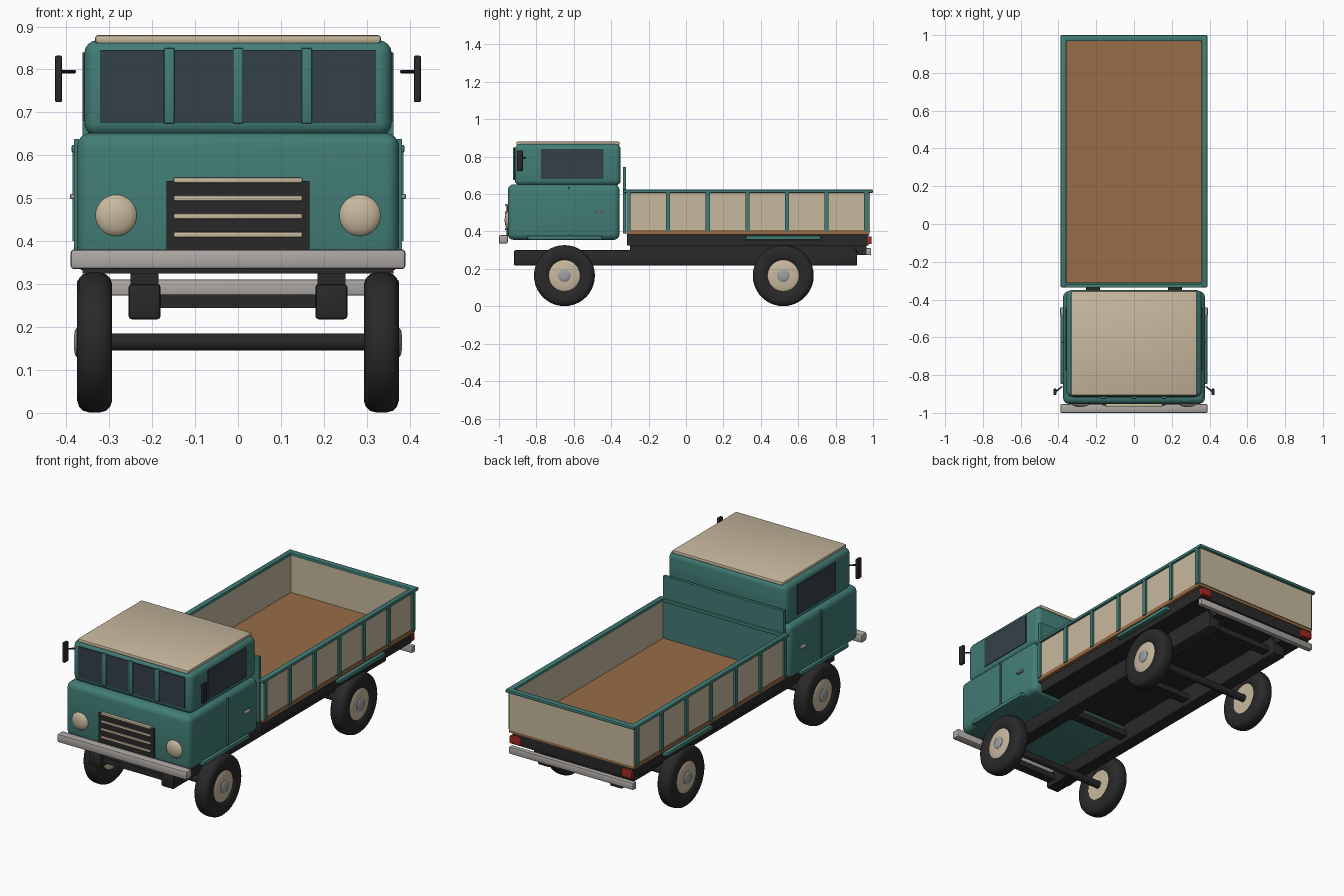
import bpy, bmesh, math
from mathutils import Vector

if "Cube" in bpy.data.objects:
    bpy.data.objects.remove(bpy.data.objects["Cube"])


def mat(name, r, g, b):
    m = bpy.data.materials.new(name)
    m.diffuse_color = (r, g, b, 1)
    m.use_nodes = True
    m.node_tree.nodes["Principled BSDF"].inputs["Base Color"].default_value = m.diffuse_color
    return m


TEAL = mat("teal_paint", .054, .205, .18)
CREAM = mat("cream_paint", .58, .485, .345)
WOOD = mat("brown_wood", .31, .15, .062)
BLACK = mat("black_rubber", .022, .022, .022)
GLASS = mat("dark_glass", .034, .051, .065)
GREY = mat("bumper_grey", .42, .395, .375)
STEEL = mat("steel", .33, .35, .36)
RED = mat("red_lamp", .36, .022, .018)


def finish(name, bm, m, smooth=True):
    bmesh.ops.recalc_face_normals(bm, faces=bm.faces)
    me = bpy.data.meshes.new(name)
    bm.to_mesh(me)
    bm.free()
    me.materials.append(m)
    ob = bpy.data.objects.new(name, me)
    bpy.context.collection.objects.link(ob)
    if smooth:
        bpy.ops.object.select_all(action='DESELECT')
        ob.select_set(True)
        bpy.context.view_layer.objects.active = ob
        bpy.ops.object.shade_smooth_by_angle(angle=math.radians(35))
    return ob


def box(name, x, y, z, m, bevel=0, seg=2):
    """Box from (min, max) ranges, with optional rounded edges."""
    bm = bmesh.new()
    bmesh.ops.create_cube(bm, size=1)
    for v in bm.verts:
        v.co = [(r[0] + r[1]) / 2 + c * (r[1] - r[0]) for c, r in zip(v.co, (x, y, z))]
    if bevel:
        bmesh.ops.bevel(bm, geom=bm.edges[:], offset=bevel, segments=seg,
                        profile=.5, affect='EDGES')
    return finish(name, bm, m, bool(bevel))


def pair(name, x, y, z, m, bevel=0):
    """The same box on both sides of the truck."""
    box(name + "_right", x, y, z, m, bevel)
    box(name + "_left", (-x[1], -x[0]), y, z, m, bevel)


def lathe(name, profile, loc, axis, m, n=40):
    """Spin (radius, distance) points about an axis direction."""
    bm = bmesh.new()
    q = Vector((0, 0, 1)).rotation_difference(Vector(axis))
    rings = []
    for r, d in profile:
        pts = [(0, 0, d)] if r == 0 else [
            (r * math.cos(2 * math.pi * i / n), r * math.sin(2 * math.pi * i / n), d)
            for i in range(n)]
        rings.append([bm.verts.new(q @ Vector(p) + Vector(loc)) for p in pts])
    for a, b in zip(rings, rings[1:]):
        for i in range(n):
            j = (i + 1) % n
            f = [a[i % len(a)], a[j % len(a)], b[j % len(b)], b[i % len(b)]]
            bm.faces.new(list(dict.fromkeys(f)))
    return finish(name, bm, m)


# Cab body, roof and bulkhead
box("cab_lower", (-.375, .375), (-.953, -.355), (.355, .652), TEAL, .032, 4)
box("cab_upper", (-.358, .358), (-.915, -.349), (.645, .868), TEAL, .03, 4)
box("cab_roof", (-.333, .333), (-.907, -.355), (.86, .88), CREAM, .007)
box("bulkhead", (-.362, .362), (-.337, -.32), (.39, .745), TEAL)

# Windows and windscreen pillars
box("windscreen", (-.32, .32), (-.919, -.911), (.676, .845), GLASS)
for i, x in enumerate((-.16, 0, .16)):
    box(f"windscreen_pillar_{i}", (x - .012, x + .012), (-.926, -.912), (.674, .85), TEAL, .003)
pair("side_window", (.354, .362), (-.775, -.442), (.68, .84), GLASS)

# Door seams and handles
pair("door_seam", (.37, .382), (-.629, -.621), (.38, .638), TEAL)
pair("door_handle", (.373, .391), (-.487, -.443), (.498, .51), STEEL, .003)

# Grille
box("grille", (-.167, .167), (-.961, -.945), (.375, .54), BLACK)
for i, z in enumerate((.415, .458, .5, .542)):
    box(f"grille_bar_{i}", (-.15, .15), (-.969, -.95), (z - .006, z + .006), CREAM, .003)

# Headlights, mirrors
dome = [(.048, -.01), (.048, .003), (.044, .008), (.034, .014), (.018, .018), (0, .02)]
for s, side in ((1, "right"), (-1, "left")):
    lathe("headlight_" + side, dome, (s * .284, -.95, .46), (0, -1, 0), CREAM, 32)
    arm = Vector((s * .038, -.03, 0))
    lathe("mirror_arm_" + side, [(0, 0), (.004, 0), (.004, arm.length), (0, arm.length)],
          (s * .38, -.86, .795), arm.normalized(), BLACK, 10)
    mirror = box("mirror_" + side, (-.008, .008), (-.016, .016), (-.054, .054), BLACK, .003)
    mirror.location = (s * .418, -.888, .778)

# Bumpers and tail lamps
box("front_bumper", (-.39, .39), (-1, -.953), (.335, .381), GREY, .008)
box("rear_bumper", (-.375, .375), (.962, .99), (.273, .311), GREY, .005)
pair("tail_lamp", (.305, .368), (.97, .993), (.333, .374), RED, .003)
pair("rear_bumper_bracket", (.19, .24), (.9, .965), (.275, .33), BLACK)

# Load bed
box("bed_subframe", (-.362, .362), (-.315, .977), (.325, .388), BLACK)
box("bed_floor", (-.38, .38), (-.318, .98), (.385, .407), WOOD)
pair("bed_side", (.36, .376), (-.318, .985), (.4, .612), CREAM)
box("tailgate", (-.376, .376), (.97, .985), (.4, .612), CREAM)
pair("bed_side_rail", (.358, .388), (-.335, .998), (.607, .624), TEAL, .004)
box("tailgate_rail", (-.388, .388), (.968, 1), (.607, .624), TEAL, .004)
box("bed_front_rail", (-.388, .388), (-.335, -.31), (.607, .624), TEAL, .004)
for i in range(7):
    y = -.308 + i * .212
    pair(f"bed_stake_{i}", (.37, .386), (y - .011, y + .011), (.4, .615), TEAL)

# Mudguards over the wheels
for name, y in (("front", -.648), ("rear", .52)):
    pair(name + "_mudguard", (.33, .389), (y - .2, y + .2), (.354, .377), TEAL, .007)

# Chassis
pair("chassis_rail", (.18, .255), (-.92, .915), (.218, .3), BLACK, .008)
for i, y in enumerate((-.88, -.3, .2, .85)):
    box(f"cross_member_{i}", (-.2, .2), (y - .025, y + .025), (.244, .276), BLACK)
pair("bed_mount", (.185, .25), (-.3, .9), (.295, .33), BLACK)

# Wheels and axles
tyre = [(.082, -.03), (.09, -.036), (.112, -.041), (.135, -.041), (.15, -.036), (.159, -.027),
        (.163, -.012), (.163, .012), (.159, .027), (.15, .036), (.135, .041), (.112, .041),
        (.09, .036), (.082, .03), (.082, -.03)]
hub = [(0, -.03), (.084, -.03), (.084, .032), (.076, .035), (.06, .038), (.04, .04), (0, .04)]
cap = [(.034, .03), (.034, .042), (.028, .046), (.015, .048), (0, .048)]
for name, y in (("front", -.65), ("rear", .52)):
    lathe(name + "_axle", [(0, -.32), (.02, -.32), (.02, .32), (0, .32)],
          (0, y, .165), (1, 0, 0), BLACK, 20)
    for s, side in ((1, "right"), (-1, "left")):
        for part, prof, m in (("tyre", tyre, BLACK), ("hub", hub, CREAM), ("hub_cap", cap, STEEL)):
            lathe(f"{name}_{part}_{side}", prof, (s * .334, y, .164), (s, 0, 0), m)
